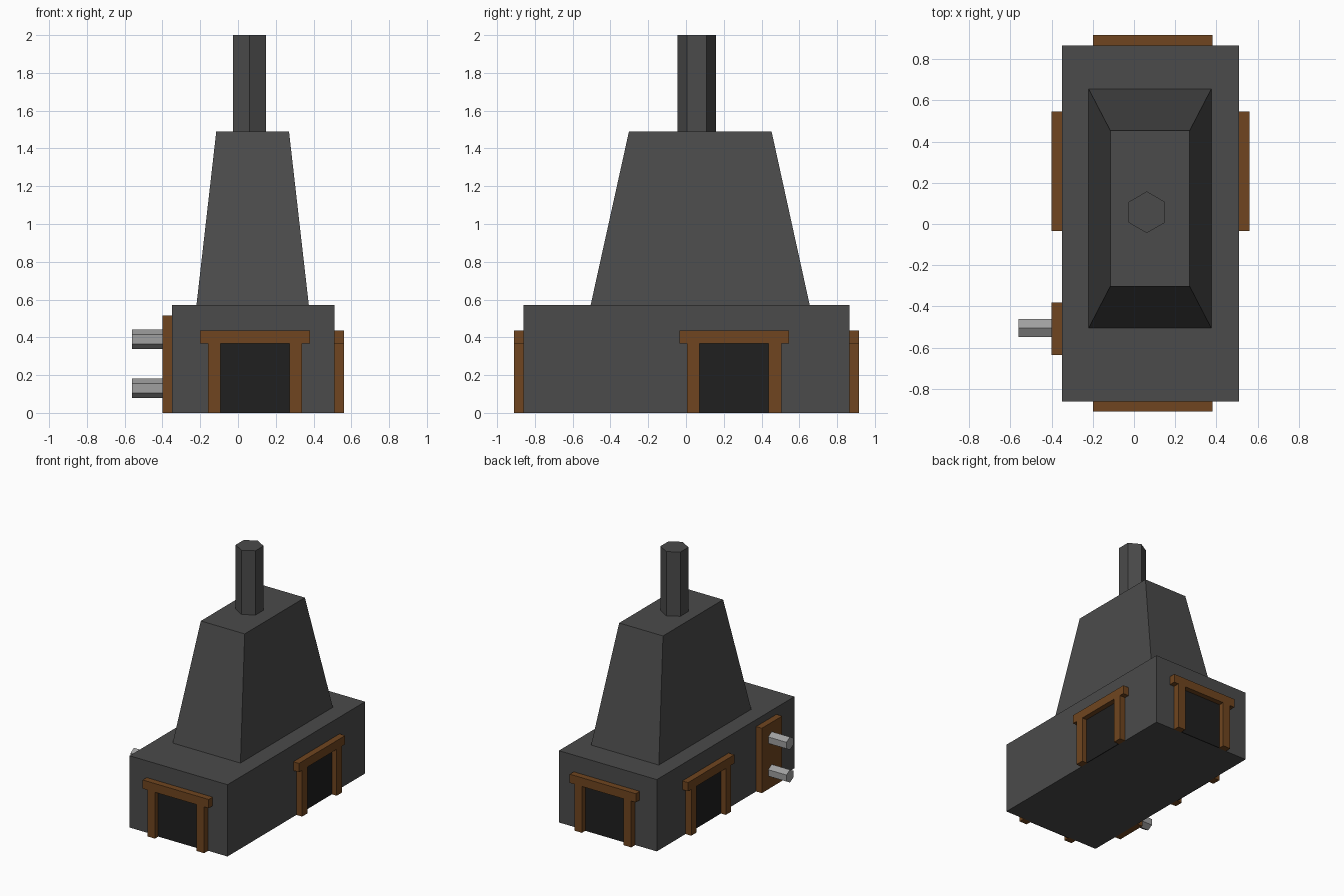
import bpy, bmesh
from math import pi
from mathutils import Matrix, Vector

if "Cube" in bpy.data.objects:
    bpy.data.objects.remove(bpy.data.objects["Cube"])


def material(name, r, g, b):
    m = bpy.data.materials.new(name)
    m.diffuse_color = (r, g, b, 1)
    m.use_nodes = True
    m.node_tree.nodes["Principled BSDF"].inputs["Base Color"].default_value = m.diffuse_color
    return m


STONE = material("dark_stone", 0.07, 0.07, 0.07)
WOOD = material("brown_wood", 0.16, 0.06, 0.014)
BLACK = material("dark_opening", 0.014, 0.014, 0.014)
METAL = material("grey_metal", 0.35, 0.35, 0.35)


def finish(bm, name, mat, matrix=Matrix()):
    bmesh.ops.transform(bm, matrix=matrix, verts=bm.verts)
    bmesh.ops.recalc_face_normals(bm, faces=bm.faces)
    mesh = bpy.data.meshes.new(name)
    bm.to_mesh(mesh)
    bm.free()
    mesh.materials.append(mat)
    ob = bpy.data.objects.new(name, mesh)
    bpy.context.collection.objects.link(ob)
    return ob


def box(name, x, y, z, mat, top=None, matrix=Matrix()):
    """Box between x, y and z ranges; top gives other x, y ranges for the upper face."""
    bm = bmesh.new()
    bmesh.ops.create_cube(bm, size=1)
    for v in bm.verts:
        rx, ry = top if top and v.co.z > 0 else (x, y)
        v.co = Vector((rx[v.co.x > 0], ry[v.co.y > 0], z[v.co.z > 0]))
    return finish(bm, name, mat, matrix)


def hex_rod(name, radius, length, mat, matrix):
    """Six-sided rod starting at the origin along z, corners on the y axis."""
    bm = bmesh.new()
    bmesh.ops.create_cone(bm, cap_ends=True, segments=6, radius1=radius, radius2=radius,
                          depth=length, matrix=Matrix.Translation((0, 0, length / 2)))
    # put a corner exactly on +y whatever the starting angle
    if max(v.co.y for v in bm.verts) < radius * 0.95:
        bmesh.ops.rotate(bm, verts=bm.verts, matrix=Matrix.Rotation(pi / 6, 3, 'Z'))
    return finish(bm, name, mat, matrix)


# Body, tapered hood and chimney
box("base", (-0.35, 0.51), (-0.86, 0.866), (0, 0.57), STONE)
box("hood", (-0.22, 0.375), (-0.505, 0.655), (0.57, 1.49), STONE,
    top=((-0.115, 0.27), (-0.302, 0.453)))
hex_rod("chimney", 0.101, 0.51, STONE, Matrix.Translation((0.062, 0.057, 1.49)))


# Doorways: wall centre point and turn about z (local -y faces outwards)
doors = {
    "front": ((0.09, -0.86), 0),
    "right": ((0.51, 0.255), pi / 2),
    "back": ((0.09, 0.866), pi),
    "left": ((-0.35, 0.255), -pi / 2),
}
for side, ((px, py), angle) in doors.items():
    m = Matrix.Translation((px, py, 0)) @ Matrix.Rotation(angle, 4, 'Z')
    box(side + "_door_lintel", (-0.29, 0.29), (-0.05, 0), (0.368, 0.437), WOOD, matrix=m)
    box(side + "_door_post_a", (-0.25, -0.183), (-0.05, 0), (0, 0.368), WOOD, matrix=m)
    box(side + "_door_post_b", (0.183, 0.25), (-0.05, 0), (0, 0.368), WOOD, matrix=m)
    box(side + "_door_opening", (-0.183, 0.183), (-0.008, 0), (0, 0.368), BLACK, matrix=m)

# Wooden plate with two hexagonal pipes on the left side
box("pipe_plate", (-0.40, -0.35), (-0.635, -0.38), (0, 0.515), WOOD)
for label, z in (("lower", 0.13), ("upper", 0.39)):
    turn = Matrix.Rotation(-pi / 2, 4, 'Y') @ Matrix.Rotation(pi / 6, 4, 'Z')
    hex_rod(label + "_pipe", 0.051, 0.16, METAL,
            Matrix.Translation((-0.40, -0.505, z)) @ turn)
